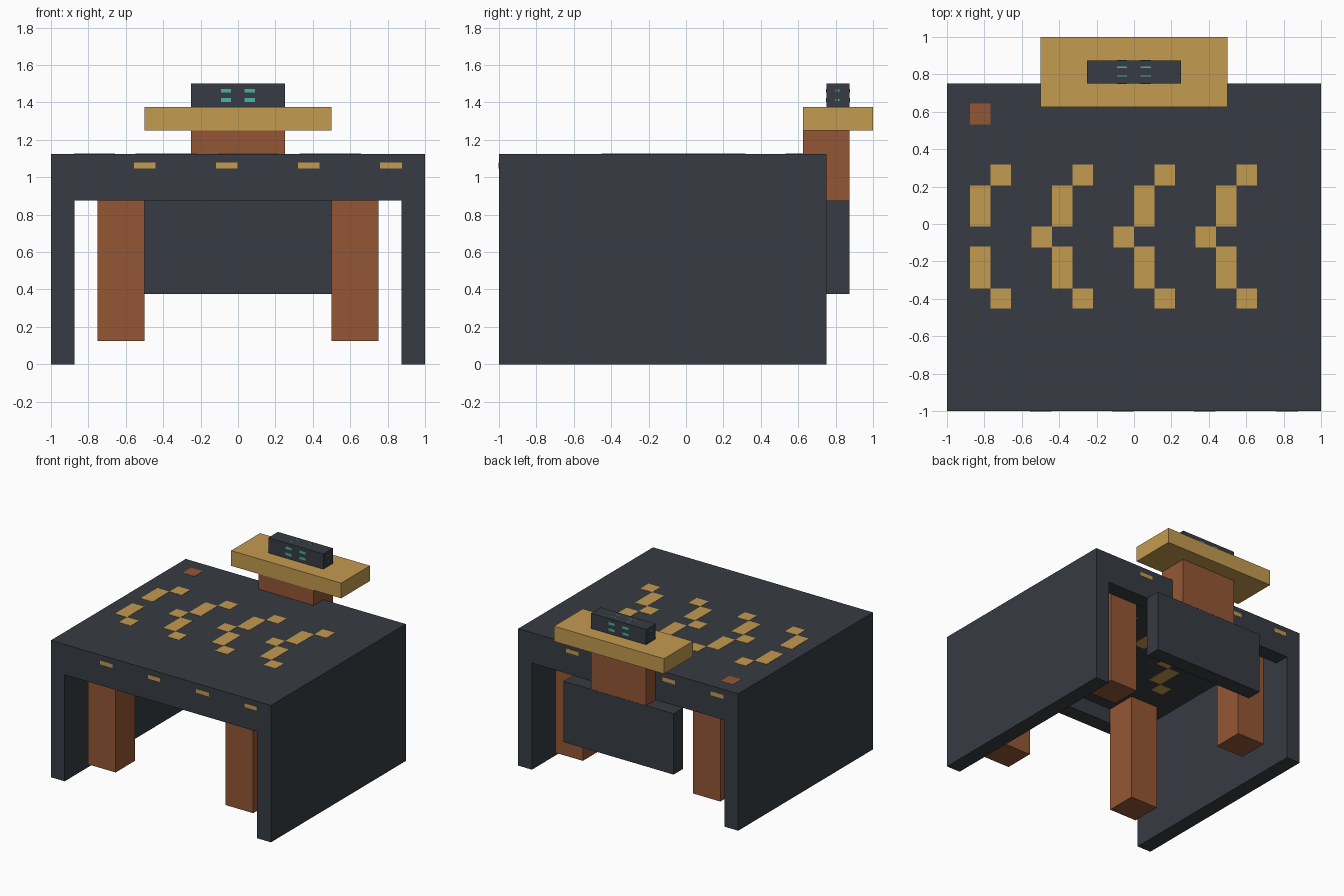
import bpy, bmesh
from mathutils import Matrix, Vector

cube = bpy.data.objects.get("Cube")
if cube:
    bpy.data.objects.remove(cube, do_unlink=True)


def material(name, srgb):
    col = [((c / 255 + 0.055) / 1.055) ** 2.4 for c in srgb] + [1]
    m = bpy.data.materials.new(name)
    m.use_nodes = True
    m.diffuse_color = col
    bsdf = m.node_tree.nodes["Principled BSDF"]
    bsdf.inputs["Base Color"].default_value = col
    bsdf.inputs["Roughness"].default_value = 0.9
    return m


SLATE = material("slate", (55, 60, 67))
GOLD = material("gold", (196, 155, 80))
CLAY = material("terracotta", (148, 87, 53))
TEAL = material("teal", (72, 180, 160))


def boxes(name, mat, spans):
    """One object from boxes, each given as (x0, x1, y0, y1, z0, z1)."""
    bm = bmesh.new()
    for x0, x1, y0, y1, z0, z1 in spans:
        size = Vector((x1 - x0, y1 - y0, z1 - z0))
        mid = Vector((x0 + x1, y0 + y1, z0 + z1)) / 2
        bmesh.ops.create_cube(bm, size=1, matrix=Matrix.Translation(mid) @ Matrix.Diagonal(size).to_4x4())
    me = bpy.data.meshes.new(name)
    bm.to_mesh(me)
    bm.free()
    me.materials.append(mat)
    ob = bpy.data.objects.new(name, me)
    bpy.context.collection.objects.link(ob)
    return ob


# Desk shell: top, side panels and the two short aprons
boxes("desk_top", SLATE, [(-1, 1, -1, 0.75, 1, 1.125)])
for side, x in (("right", -1), ("left", 0.875)):
    boxes(f"{side}_side_panel", SLATE, [(x, x + 0.125, -1, 0.75, 0, 1)])
for end, y in (("front", -1), ("back", 0.625)):
    boxes(f"{end}_apron", SLATE, [(-0.875, 0.875, y, y + 0.125, 0.875, 1)])

# Four hanging legs
for end, y in (("front", -0.875), ("back", 0.375)):
    for side, x in (("right", -0.75), ("left", 0.5)):
        boxes(f"{end}_{side}_leg", CLAY, [(x, x + 0.25, y, y + 0.25, 0.125, 1)])

# Rear panel, support, shelf and display
boxes("rear_panel", SLATE, [(-0.5, 0.5, 0.75, 0.875, 0.375, 0.875)])
boxes("shelf_support", CLAY, [(-0.25, 0.25, 0.626, 0.875, 0.876, 1.25)])
boxes("shelf", GOLD, [(-0.5, 0.5, 0.625, 1, 1.25, 1.375)])
boxes("display", SLATE, [(-0.25, 0.25, 0.75, 0.875, 1.375, 1.5)])

# Inlay pattern on the desk top, mirrored on its underside
T, P = 0.002, 0.11
rects = []
for i in range(4):
    x = -0.877 + i * 0.4385
    rects += [(x, x + P, -0.013, 0.206), (x, x + P, -0.345, -0.12),
              (x + P, x + 2 * P, 0.206, 0.318), (x + P, x + 2 * P, -0.453, -0.345)]
    if i:
        rects.append((x - P, x, -0.125, -0.013))


def both_faces(rect):
    x0, x1, y0, y1 = rect
    return [(x0, x1, y0, y1, 1.125 - T, 1.125 + T), (-x1, -x0, y0, y1, 1 - T, 1 + T)]


boxes("gold_inlays", GOLD, [b for r in rects for b in both_faces(r)])
boxes("corner_button", CLAY, both_faces((-0.877, -0.767, 0.532, 0.644)))

# Small inlays on the front and back edges of the top
edge = []
for i in range(4):
    x = -0.555 + i * 0.4385
    edge.append((x, x + 0.115, -1, -1 + T, 1.048, 1.08))
    edge.append((-x - 0.115 + 0.01, -x + 0.01, 0.75 - T, 0.75 + T, 1.048, 1.08))
ob = boxes("edge_inlays", GOLD, edge)
for v in ob.data.vertices:      # let the front plates stand just proud
    if v.co.y < -0.999:
        v.co.y -= T

# Lit dashes on every face of the display
dashes = []
for x in (-0.092, 0.036):
    for z in (1.402, 1.452):
        dashes += [(x, x + 0.054, y - T, y + T, z, z + 0.021) for y in (0.75, 0.875)]
    for y in (0.788, 0.835):
        dashes.append((x, x + 0.054, y, y + 0.006, 1.5 - T, 1.5 + T / 2))
for x in (-0.25, 0.25):
    for y in (0.798, 0.814):
        for z in (1.408, 1.458):
            dashes.append((x - T, x + T, y, y + 0.007, z, z + 0.01))
boxes("display_dashes", TEAL, dashes)
